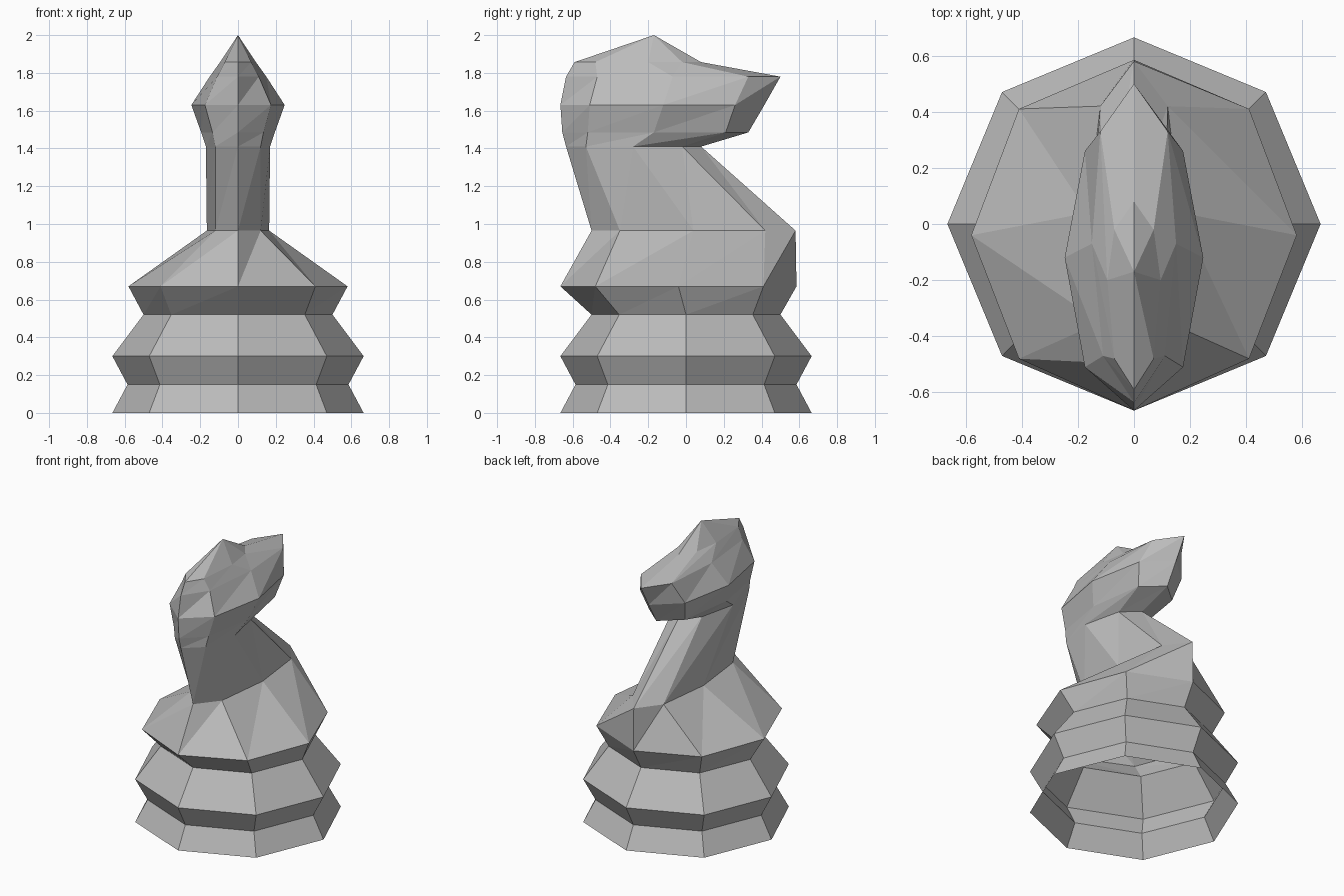
import bpy
import bmesh

if "Cube" in bpy.data.objects:
    bpy.data.objects.remove(bpy.data.objects["Cube"], do_unlink=True)

grey = bpy.data.materials.new("plain grey")
grey.use_nodes = True
GREY = (0.5, 0.5, 0.5, 1)
grey.diffuse_color = GREY
grey.node_tree.nodes["Principled BSDF"].inputs["Base Color"].default_value = GREY


def octagon(r, z):
    """Regular turned ring."""
    d = r * 0.7071
    return section(z, -r, (d, -d), (r, 0), (d, d), r)


def section(z, front, a, b, c, back):
    """Symmetric eight-point ring: two centre points and three mirrored pairs."""
    side = [a, b, c]
    pts = [(0, front)] + side + [(0, back)] + [(-x, y) for x, y in reversed(side)]
    return [(x, y, z) for x, y in pts]


def skin(name, rings, apex=None, split=True):
    """Join rings with facets that all split along the same diagonal."""
    bm = bmesh.new()
    loops = [[bm.verts.new(p) for p in ring] for ring in rings]
    for low, high in zip(loops, loops[1:]):
        for i in range(len(low)):
            j = (i + 1) % len(low)
            if split:
                bm.faces.new((low[i], low[j], high[j]))
                bm.faces.new((low[i], high[j], high[i]))
            else:
                bm.faces.new((low[i], low[j], high[j], high[i]))
    if apex:
        tip = bm.verts.new(apex)
        top = loops[-1]
        for i in range(len(top)):
            bm.faces.new((top[i], top[(i + 1) % len(top)], tip))
    mesh = bpy.data.meshes.new(name)
    bm.to_mesh(mesh)
    bm.free()
    mesh.materials.append(grey)
    obj = bpy.data.objects.new(name, mesh)
    bpy.context.collection.objects.link(obj)
    return obj


# Rings shared between neighbouring parts
collar = octagon(0.5, 0.52)
shoulder = section(0.67, -0.665, (0.41, -0.48), (0.58, -0.04), (0.41, 0.41), 0.585)
neck_base = section(0.965, -0.5, (0.12, -0.35), (0.165, 0.04), (0.12, 0.42), 0.58)
throat = section(1.41, -0.635, (0.12, -0.53), (0.17, -0.28), (0.11, -0.02), 0.08)

# Turned base, open underneath
skin("base", [octagon(0.665, 0), octagon(0.585, 0.15), octagon(0.665, 0.3), collar],
     split=False)

# Chest and neck
skin("chest", [collar, shoulder, neck_base])
skin("neck", [neck_base, throat])

# Head with jaw, cheek, brow and crest
jaw = section(1.485, -0.655, (0.135, -0.52), (0.195, -0.17), (0.14, 0.21), 0.33)
cheek = section(1.63, -0.665, (0.175, -0.51), (0.247, -0.12), (0.175, 0.26), 0.415)
brow = section(1.78, -0.635, (0.11, -0.47), (0.15, -0.07), (0.12, 0.33), 0.5)
crest = section(1.857, -0.59, (0.07, -0.48), (0.095, -0.2), (0.07, -0.02), 0.08)
skin("head", [throat, jaw, cheek, brow, crest], apex=(0, -0.17, 2.0))
